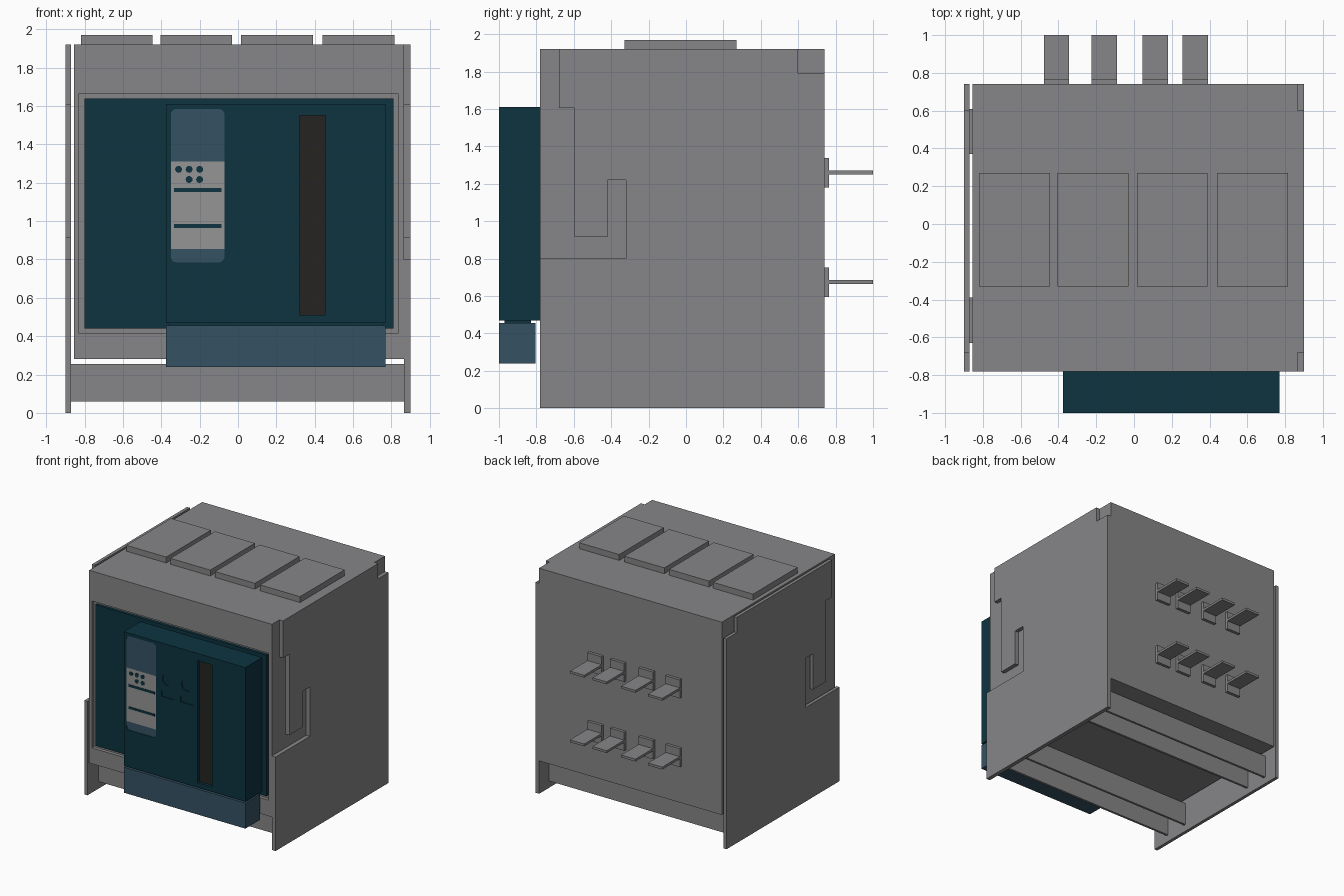
import bpy, bmesh, math
from mathutils import Vector

old = bpy.data.objects.get("Cube")
if old:
    bpy.data.objects.remove(old, do_unlink=True)


def material(name, rgb):
    m = bpy.data.materials.new(name)
    m.use_nodes = True
    m.diffuse_color = (*rgb, 1)
    m.node_tree.nodes["Principled BSDF"].inputs["Base Color"].default_value = (*rgb, 1)
    return m


GREY = material("housing grey", (.238, .238, .246))
TEAL = material("dark teal", (.004, .034, .051))
SLATE = material("slate blue", (.036, .084, .125))
PALE = material("display grey", (.30, .30, .30))
DARK = material("handle black", (.018, .017, .016))


def prism(name, points, axis, lo, hi, mat):
    """Extrude a 2D outline along axis: x takes (y, z), y takes (x, z)."""
    def place(p, d):
        return (d, p[0], p[1]) if axis == "x" else (p[0], d, p[1])
    bm = bmesh.new()
    face = bm.faces.new([bm.verts.new(place(p, lo)) for p in points])
    ext = bmesh.ops.extrude_face_region(bm, geom=[face])["geom"]
    step = Vector(place((0, 0), hi - lo))
    bmesh.ops.translate(bm, vec=step, verts=[g for g in ext if isinstance(g, bmesh.types.BMVert)])
    bmesh.ops.recalc_face_normals(bm, faces=bm.faces)
    mesh = bpy.data.meshes.new(name)
    bm.to_mesh(mesh)
    bm.free()
    mesh.materials.append(mat)
    obj = bpy.data.objects.new(name, mesh)
    bpy.context.collection.objects.link(obj)
    return obj


def box(name, x, y, z, mat):
    return prism(name, [(x[0], z[0]), (x[1], z[0]), (x[1], z[1]), (x[0], z[1])], "y", y[0], y[1], mat)


def circle(cx, cz, r, n=24):
    return [(cx + r * math.cos(math.tau * i / n), cz + r * math.sin(math.tau * i / n)) for i in range(n)]


def rounded(x0, x1, z0, z1, r, n=5):
    corners = [(x1 - r, z1 - r), (x0 + r, z1 - r), (x0 + r, z0 + r), (x1 - r, z0 + r)]
    pts = []
    for k, (cx, cz) in enumerate(corners):
        for i in range(n + 1):
            a = math.pi / 2 * (k + i / n)
            pts.append((cx + r * math.cos(a), cz + r * math.sin(a)))
    return pts


def carve(obj, cutters):
    """Subtract the cutters, bake the result and remove them."""
    for c in cutters:
        mod = obj.modifiers.new("cut", "BOOLEAN")
        mod.operation, mod.solver, mod.object = "DIFFERENCE", "EXACT", c
    dg = bpy.context.evaluated_depsgraph_get()
    mesh = bpy.data.meshes.new_from_object(obj.evaluated_get(dg))
    obj.modifiers.clear()
    obj.data = mesh
    for c in cutters:
        bpy.data.objects.remove(c, do_unlink=True)


# Housing with a shallow front recess
BACK, FRONT = .74, -.78
housing = box("housing", (-.855, .865), (FRONT, BACK), (.28, 1.92), GREY)
carve(housing, [box("recess_cutter", (-.83, .835), (-.9, -.75), (.415, 1.665), GREY)])
box("front_panel", (-.80, .81), (-.775, -.745), (.44, 1.64), TEAL)

# Notched side plates
plate = [(FRONT, 0), (BACK, 0), (BACK, 1.79), (.60, 1.79), (.60, 1.92), (-.68, 1.92), (-.68, 1.605),
         (-.595, 1.605), (-.595, .915), (-.42, .915), (-.42, 1.22), (-.32, 1.22), (-.32, .80), (FRONT, .80)]
prism("left_side_plate", plate, "x", .865, .90, GREY)
prism("right_side_plate", plate, "x", -.90, -.872, GREY)

# Support channels, open downward
for name, y in (("front", -.63), ("rear", .37)):
    t, w = .02, .24
    section = [(y, .06), (y + t, .06), (y + t, .255 - t), (y + w - t, .255 - t),
               (y + w - t, .06), (y + w, .06), (y + w, .255), (y, .255)]
    prism(name + "_support_channel", section, "x", -.872, .865, GREY)

# Top covers
for i, x in enumerate((-.82, -.405, .015, .44)):
    box(f"top_cover_{i + 1}", (x, x + .375), (-.33, .27), (1.92, 1.97), GREY)

# Rear terminals: a foot and a flat blade
for row, z in (("lower", .675), ("upper", 1.26)):
    for i, x in enumerate((-.41, -.157, .113, .325)):
        side = (x - .067, x + .067)
        box(f"{row}_terminal_foot_{i + 1}", side, (BACK, .765), (z - .08, z + .077), GREY)
        box(f"{row}_terminal_blade_{i + 1}", side, (.765, 1), (z - .01, z + .01), GREY)

# Door with pockets for the display, handle, buttons and windows
door = box("door", (-.375, .77), (-1, -.775), (.47, 1.61), TEAL)
display_outline = rounded(-.35, -.07, .785, 1.585, .03)
cutters = [prism("display_cutter", display_outline, "y", -1.1, -.99, TEAL),
           box("handle_cutter", (.32, .455), (-1.1, -.97), (.51, 1.55), TEAL)]
for x in (.037, .218):
    cutters.append(prism("button_cutter", circle(x, 1.312, .05), "y", -1.1, -.993, TEAL))
    cutters.append(box("window_cutter", (x - .058, x + .058), (-1.1, -.993), (1.155, 1.205), TEAL))
carve(door, cutters)
box("handle_slot", (.32, .455), (-.975, -.968), (.51, 1.55), DARK)

# Door foot and its neck
box("door_foot_neck", (-.36, .755), (-.97, -.83), (.45, .475), TEAL)
box("door_foot", (-.375, .77), (-1, -.805), (.24, .457), SLATE)

# Display, split into bands by height
display = prism("display", display_outline, "y", -.996, -.989, SLATE)
display.data.materials.append(PALE)
bm = bmesh.new()
bm.from_mesh(display.data)
for z in (.855, 1.31):
    bmesh.ops.bisect_plane(bm, geom=bm.verts[:] + bm.edges[:] + bm.faces[:],
                           plane_co=(0, 0, z), plane_no=(0, 0, 1))
for f in bm.faces:
    f.material_index = int(.855 < f.calc_center_median().z < 1.31)
bm.to_mesh(display.data)
bm.free()

# Display lamps and bars
for i, (x, z) in enumerate(((-.31, 1.27), (-.255, 1.27), (-.2, 1.27), (-.255, 1.217), (-.2, 1.217))):
    prism(f"lamp_{i + 1}", circle(x, z, .018, 16), "y", -.999, -.995, TEAL)
for i, z in enumerate((.975, 1.163)):
    box(f"display_bar_{i + 1}", (-.333, -.085), (-.999, -.995), (z - .01, z + .01), TEAL)
